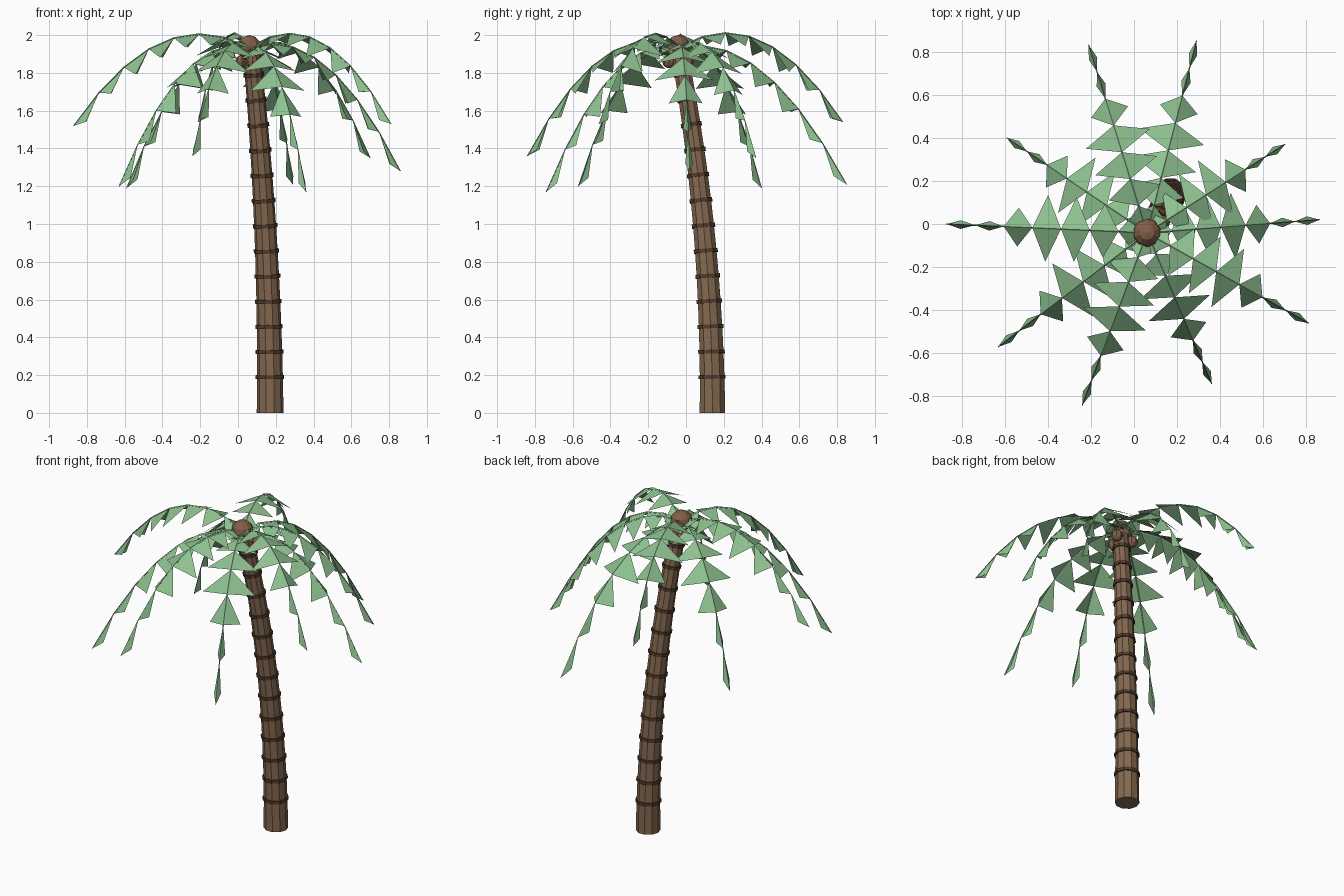
import bpy
import bmesh
from math import sin, cos, pi, radians
from mathutils import Vector

cube = bpy.data.objects.get("Cube")
if cube:
    bpy.data.objects.remove(cube, do_unlink=True)


def material(name, rgb):
    mat = bpy.data.materials.new(name)
    mat.use_nodes = True
    mat.diffuse_color = (*rgb, 1)
    mat.node_tree.nodes["Principled BSDF"].inputs["Base Color"].default_value = (*rgb, 1)
    return mat


BARK = material("bark brown", (0.23, 0.14, 0.08))
RING = material("dark ring brown", (0.085, 0.045, 0.027))
NUT = material("nut brown", (0.22, 0.115, 0.065))
LEAF = material("leaf green", (0.27, 0.53, 0.28))


def finish(bm, name, mat):
    mesh = bpy.data.meshes.new(name)
    bm.to_mesh(mesh)
    bm.free()
    mesh.materials.append(mat)
    obj = bpy.data.objects.new(name, mesh)
    bpy.context.collection.objects.link(obj)
    return obj


def tube(bm, points, radii, sides, side):
    """Loft a capped tube along points, keeping 'side' as one cross axis."""
    loops = []
    last = len(points) - 1
    for i, (p, r) in enumerate(zip(points, radii)):
        tangent = (points[min(i + 1, last)] - points[max(i - 1, 0)]).normalized()
        v = tangent.cross(side).normalized()
        u = v.cross(tangent)
        loops.append([bm.verts.new(p + r * (u * cos(2 * pi * k / sides) + v * sin(2 * pi * k / sides)))
                      for k in range(sides)])
    for a, b in zip(loops, loops[1:]):
        for k in range(sides):
            n = (k + 1) % sides
            bm.faces.new((a[k], a[n], b[n], b[k]))
    bm.faces.new(loops[0][::-1])
    bm.faces.new(loops[-1])


def ball(name, centre, radius, mat, segments):
    bm = bmesh.new()
    bmesh.ops.create_uvsphere(bm, u_segments=segments, v_segments=6, radius=radius)
    bmesh.ops.translate(bm, verts=bm.verts, vec=centre)
    return finish(bm, name, mat)


# Leaning trunk with raised rings
def trunk_point(z):
    return Vector((0.17 - 0.027 * z * z, 0.14 - 0.048 * z * z, z))


def trunk_radius(z):
    return 0.071 - 0.013 * z


X = Vector((1, 0, 0))
heights = [0, 0.02] + [0.19 + 0.1335 * i for i in range(13)] + [1.93]
bm = bmesh.new()
tube(bm, [trunk_point(z) for z in heights], [trunk_radius(z) for z in heights], 10, X)
for v in bm.verts:
    if v.co.z < 0.01:
        v.co.z = 0
finish(bm, "trunk", BARK)

bm = bmesh.new()
for z in heights[2:-1]:
    ends = (z - 0.01, z + 0.01)
    tube(bm, [trunk_point(e) for e in ends], [trunk_radius(z) + 0.007] * 2, 10, X)
finish(bm, "trunk_rings", RING)

# Crown bud and hanging nuts
CROWN = Vector((0.06, -0.04, 1.93))
ball("crown_bud", CROWN + Vector((0, 0, 0.003)), 0.067, NUT, 10)
for i in range(3):
    a = radians(30 + 120 * i)
    ball(f"nut_{i + 1}", trunk_point(1.86) + 0.065 * Vector((cos(a), sin(a), 0)), 0.035, NUT, 8)

# Leaflet half width and droop for each rib segment, from crown to tip
LEAFLETS = [(0.08, 0.04), (0.125, 0.05), (0.15, 0.06), (0.155, 0.075),
            (0.09, 0.085), (0.022, 0.07), (0.02, 0.065)]
CURVE = 0.94


def frond(name, tip):
    """Arching rib with a folded pair of triangular leaflets per segment."""
    reach = Vector((tip.x - CROWN.x, tip.y - CROWN.y, 0))
    drop = CROWN.z - tip.z
    side = Vector((-reach.y, reach.x, 0)).normalized()
    count = len(LEAFLETS)
    rib = []
    for i in range(count + 1):
        t = i / count
        rise = (CURVE - drop) * t - CURVE * t * t
        rib.append(CROWN + reach * t + Vector((0, 0, rise)))
    bm = bmesh.new()
    tube(bm, rib, [0.006 - 0.0005 * i for i in range(count + 1)], 4, side)
    for a, b, (width, droop) in zip(rib, rib[1:], LEAFLETS):
        for s in (1, -1):
            corner = (a + b) / 2 + side * width * s - Vector((0, 0, droop))
            tri = [bm.verts.new(p) for p in (a, b, corner)]
            bm.faces.new(tri if s > 0 else tri[::-1])
    finish(bm, name, LEAF)


# Ring of fronds, placed by their tips
TIPS = [(0.86, 0.02, 1.28), (0.70, 0.37, 1.35), (0.29, 0.85, 1.21), (-0.21, 0.83, 1.54),
        (-0.59, 0.40, 1.19), (-0.87, 0.0, 1.52), (-0.63, -0.57, 1.20), (-0.24, -0.84, 1.36),
        (0.36, -0.74, 1.17), (0.81, -0.46, 1.53)]
for n, tip in enumerate(TIPS):
    frond(f"frond_{n + 1}", Vector(tip))
